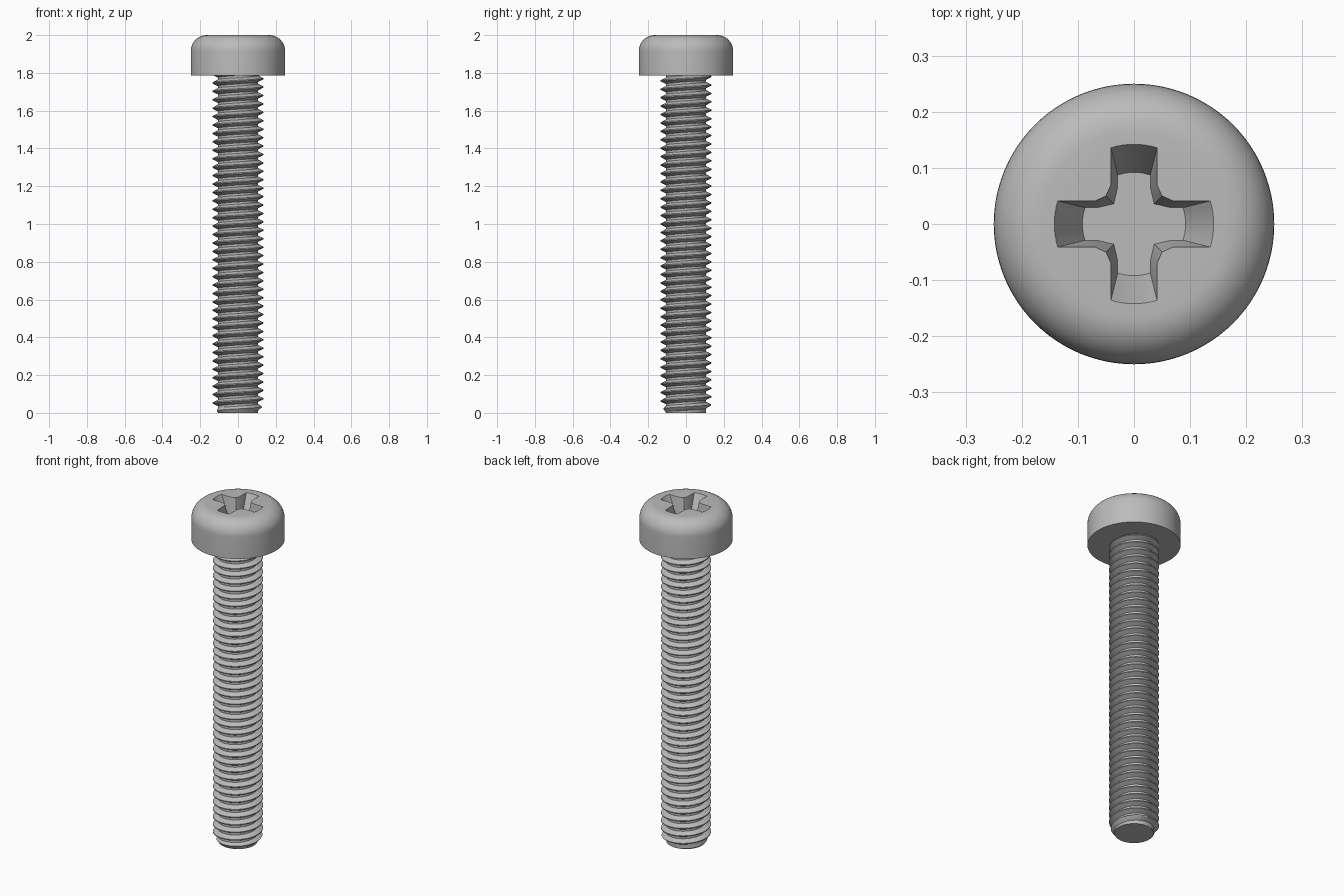
import bpy, bmesh, math
from math import cos, sin, pi
from mathutils import Matrix

old = bpy.data.objects.get("Cube")
if old:
    bpy.data.objects.remove(old, do_unlink=True)

steel = bpy.data.materials.new("grey_steel")
steel.use_nodes = True
GREY = (0.5, 0.5, 0.5, 1)
steel.diffuse_color = GREY
steel.node_tree.nodes["Principled BSDF"].inputs["Base Color"].default_value = GREY

HEAD_R, HEAD_Z, ROUND = 0.25, 1.786, 0.085
MAJOR, PITCH = 0.134, 0.0446
ROOT = MAJOR - 0.613 * PITCH


def finish(name, bm):
    """Clean up a bmesh and turn it into a coloured object."""
    bmesh.ops.remove_doubles(bm, verts=bm.verts, dist=1e-5)
    bmesh.ops.recalc_face_normals(bm, faces=bm.faces)
    mesh = bpy.data.meshes.new(name)
    bm.to_mesh(mesh)
    bm.free()
    mesh.materials.append(steel)
    obj = bpy.data.objects.new(name, mesh)
    bpy.context.collection.objects.link(obj)
    return obj


def smooth(obj):
    bpy.ops.object.select_all(action="DESELECT")
    obj.select_set(True)
    bpy.context.view_layer.objects.active = obj
    bpy.ops.object.shade_smooth_by_angle(angle=math.radians(25))


# Head: revolved profile with a rounded upper rim
profile = [(0, HEAD_Z), (HEAD_R, HEAD_Z)]
for i in range(11):
    a = i / 10 * pi / 2
    profile.append((HEAD_R - ROUND + ROUND * cos(a), 2 - ROUND + ROUND * sin(a)))
profile.append((0, 2))
bm = bmesh.new()
verts = [bm.verts.new((r, 0, z)) for r, z in profile]
edges = [bm.edges.new(pair) for pair in zip(verts, verts[1:])]
bmesh.ops.spin(bm, geom=verts + edges, cent=(0, 0, 0), axis=(0, 0, 1),
               angle=2 * pi, steps=96)
bmesh.ops.remove_doubles(bm, verts=bm.verts, dist=1e-5)
# Merge the fans into single flat discs
flat = [e for e in bm.edges if any(v.co.xy.length < 1e-4 for v in e.verts)]
bmesh.ops.dissolve_edges(bm, edges=flat, use_verts=True)
head = finish("head", bm)


# Cross recess: tapered cutter, one quarter outline repeated four times
def cross_outline(tip_r, half, shoulder, corner):
    quarter = [(corner, corner), (half, shoulder)]
    spread = math.asin(half / tip_r)
    for i in range(9):
        a = pi / 2 - spread + 2 * spread * i / 8
        quarter.append((tip_r * cos(a), tip_r * sin(a)))
    quarter.append((-half, shoulder))
    return [(x * cos(k * pi / 2) - y * sin(k * pi / 2),
             x * sin(k * pi / 2) + y * cos(k * pi / 2))
            for k in range(4) for x, y in quarter]


top = cross_outline(0.142, 0.041, 0.07, 0.050)
floor = cross_outline(0.092, 0.029, 0.066, 0.036)
DEPTH = 0.1
bm = bmesh.new()
rings = [[bm.verts.new((x, y, z)) for x, y in ring]
         for ring, z in ((floor, 2 - DEPTH), (top, 2), (top, 2.05))]
for low, high in zip(rings, rings[1:]):
    for i in range(len(low)):
        j = (i + 1) % len(low)
        bm.faces.new((low[i], low[j], high[j], high[i]))
bm.faces.new(rings[0])
bm.faces.new(rings[-1])
cutter = finish("recess_cutter", bm)
cutter.hide_render = True

cut = head.modifiers.new("recess", "BOOLEAN")
cut.operation = "DIFFERENCE"
cut.solver = "EXACT"
cut.object = cutter
bpy.context.view_layer.objects.active = head
bpy.ops.object.modifier_apply(modifier=cut.name)
bpy.data.objects.remove(cutter, do_unlink=True)
smooth(head)

# Threaded shank: helical strip with flat crests and roots, chamfered tip
STEPS = 64
TURNS = int(HEAD_Z / PITCH) + 4
SECTION = [(ROOT, 0), (ROOT, 0.25), (MAJOR, 0.5625), (MAJOR, 0.6875), (ROOT, 1)]
PHASE = 0.03 - (0.625 + 2) * PITCH
bm = bmesh.new()
previous = None
for k in range(TURNS * STEPS + 1):
    a = 2 * pi * k / STEPS
    row = []
    for r, offset in SECTION:
        z = min(max(PHASE + PITCH * (k / STEPS + offset), 0), HEAD_Z + 0.01)
        r = min(r, 0.105 + 0.7 * z)
        row.append(bm.verts.new((r * cos(a), r * sin(a), z)))
    if previous:
        for i in range(len(SECTION) - 1):
            quad = (previous[i], row[i], row[i + 1], previous[i + 1])
            if max(v.co.z for v in quad) - min(v.co.z for v in quad) > 1e-6:
                bm.faces.new(quad)
    previous = row
bmesh.ops.remove_doubles(bm, verts=bm.verts, dist=1e-5)
loose = [v for v in bm.verts if not v.link_faces]
bmesh.ops.delete(bm, geom=loose, context="VERTS")
bmesh.ops.dissolve_degenerate(bm, dist=1e-5, edges=bm.edges)
# Flat tip
bmesh.ops.create_circle(bm, cap_ends=True, segments=STEPS, radius=0.105,
                        matrix=Matrix.Identity(4))
smooth(finish("threaded_shank", bm))
